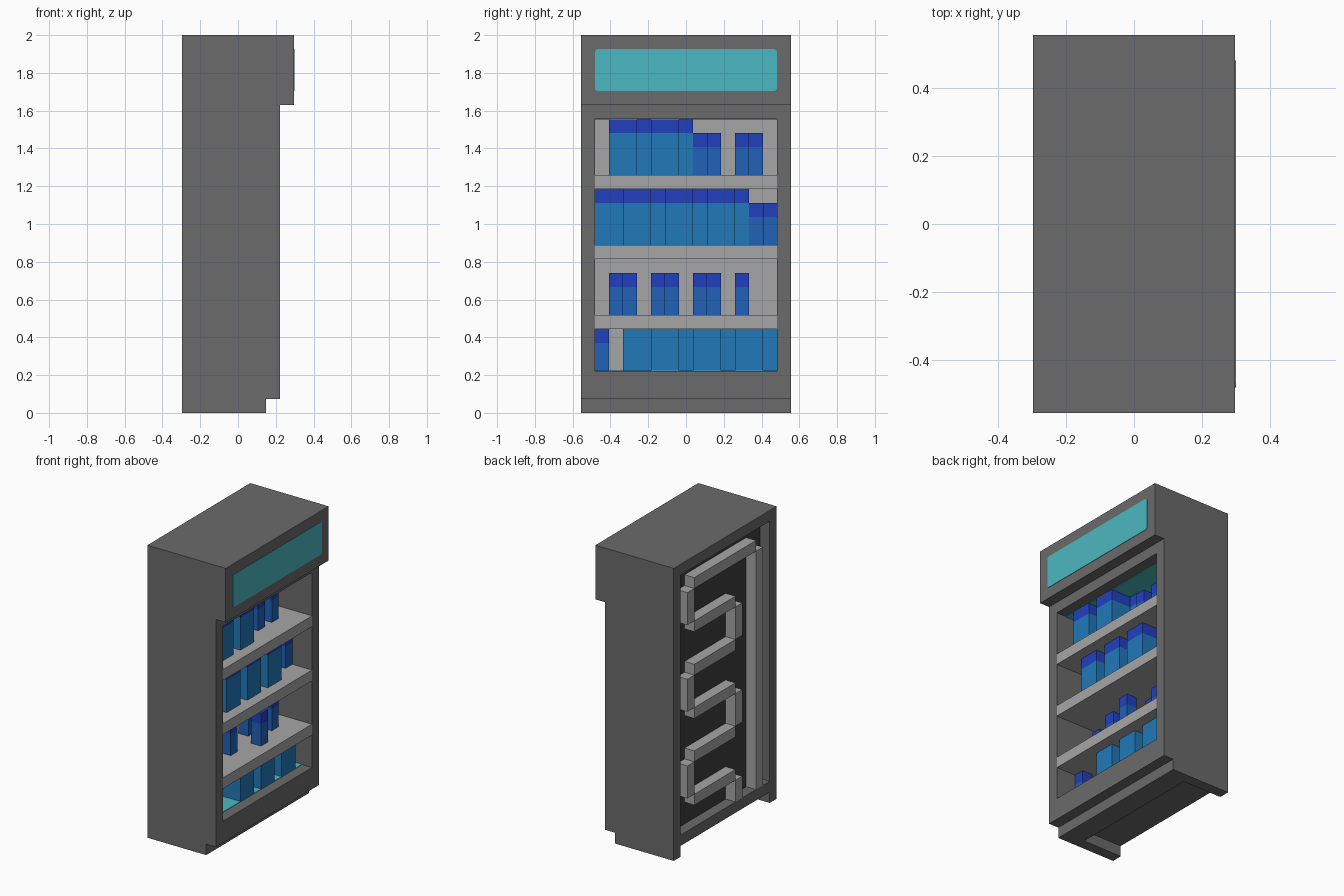
import bpy, bmesh
from mathutils import Vector

U = 2 / 54  # grid step: the cabinet is 54 steps tall

cube = bpy.data.objects.get("Cube")
if cube:
    bpy.data.objects.remove(cube, do_unlink=True)


def material(name, rgb):
    m = bpy.data.materials.new(name)
    m.use_nodes = True
    m.diffuse_color = (*rgb, 1)
    m.node_tree.nodes["Principled BSDF"].inputs["Base Color"].default_value = (*rgb, 1)
    return m


BODY = material("dark grey", (0.145, 0.145, 0.145))
RECESS = material("charcoal", (0.05, 0.05, 0.05))
LIGHT = material("light grey", (0.38, 0.38, 0.38))
CYAN = material("cyan", (0.071, 0.485, 0.533))
LARGE = material("sky blue", (0.015, 0.191, 0.491))
SMALL = material("mid blue", (0.015, 0.119, 0.479))
CAP = material("deep blue", (0.015, 0.051, 0.515))


def add_object(name, bm, *mats):
    bmesh.ops.recalc_face_normals(bm, faces=bm.faces)
    mesh = bpy.data.meshes.new(name)
    bm.to_mesh(mesh)
    bm.free()
    for m in mats:
        mesh.materials.append(m)
    obj = bpy.data.objects.new(name, mesh)
    bpy.context.collection.objects.link(obj)
    return obj


def add_box(bm, x, y, z, index=0):
    """Box from (low, high) ranges in grid steps."""
    verts = bmesh.ops.create_cube(bm, size=1)["verts"]
    for v in verts:
        v.co = Vector([(r[0] + r[1]) / 2 + c * (r[1] - r[0]) for r, c in zip((x, y, z), v.co)]) * U
    for f in {f for v in verts for f in v.link_faces}:
        f.material_index = index
    return verts


def box(name, mat, x, y, z):
    bm = bmesh.new()
    add_box(bm, x, y, z)
    return add_object(name, bm, mat)


# Cabinet: side profile with plinth and overhanging header, extruded across
profile = [(-8, 0), (4, 0), (4, 2), (6, 2), (6, 44), (8, 44), (8, 54), (-8, 54)]
bm = bmesh.new()
side = bm.faces.new([bm.verts.new((x * U, -15 * U, z * U)) for x, z in profile])
new = bmesh.ops.extrude_face_region(bm, geom=[side])["geom"]
bmesh.ops.translate(bm, vec=(0, 30 * U, 0), verts=[g for g in new if isinstance(g, bmesh.types.BMVert)])
cabinet = add_object("cabinet", bm, BODY, LIGHT, RECESS)

# Cut the display opening, the rear recess and the space under the base
cutters = [
    box("opening_cutter", BODY, (-4, 7), (-13, 13), (6, 42)),
    box("rear_recess_cutter", BODY, (-9, -6), (-13, 13), (4, 52)),
    box("underside_cutter", BODY, (-9, 0), (-13, 13), (-1, 2)),
]
for c in cutters:
    c.hide_render = True
    mod = cabinet.modifiers.new(c.name, "BOOLEAN")
    mod.operation = "DIFFERENCE"
    mod.solver = "EXACT"
    mod.object = c
bpy.context.view_layer.update()
cut_mesh = bpy.data.meshes.new_from_object(cabinet.evaluated_get(bpy.context.evaluated_depsgraph_get()))
cabinet.modifiers.clear()
cabinet.data = cut_mesh
for c in cutters:
    bpy.data.objects.remove(c, do_unlink=True)

# Inner back wall is light, rear recess wall is charcoal
for p in cut_mesh.polygons:
    p.material_index = 0
    if p.normal.x > 0.9 and abs(p.center.x + 4 * U) < 0.01:
        p.material_index = 1
    elif p.normal.x < -0.9 and abs(p.center.x + 6 * U) < 0.01:
        p.material_index = 2

# Header sign panel with clipped corners
bm = bmesh.new()
add_box(bm, (8, 8.08), (-13, 13), (46, 52))
edges = [e for e in bm.edges if abs(e.verts[0].co.x - e.verts[1].co.x) > 0.001]
bmesh.ops.bevel(bm, geom=edges, offset=0.4 * U, segments=2, affect="EDGES", profile=0.5)
add_object("header_panel", bm, CYAN)

# Lit floor and ceiling plates
box("floor_light", CYAN, (-4, 4), (-13, 13), (6, 6.08))
box("ceiling_light", CYAN, (-4, 4), (-13, 13), (41.92, 42))

# Shelves
for i, z in enumerate((12, 22, 32)):
    box(f"shelf_{i + 1}", LIGHT, (-4, 6), (-13, 13), (z, z + 2))


def carton(name, mat, width, y, front, z, body, capped=True):
    """Square carton with a coloured cap."""
    bm = bmesh.new()
    x, yy = (front - width, front), (y, y + width)
    add_box(bm, x, yy, (z, z + body))
    if capped:
        add_box(bm, x, yy, (z + body, z + body + 2), 1)
    add_object(name, bm, mat, CAP)


# Stock per shelf: base height, large (front row, back row), small (y, front x)
stock = [
    (6, (-5, 1, 7), (-9, -3, 3, 9), [(-13, 2)]),
    (14, (), (), [(-11, 0), (-9, -2), (-5, 2), (-3, 0), (1, 4), (3, 0), (7, 2)]),
    (24, (-9, -3, 3), (-13, -7, -1, 5), [(9, 0), (11, 2)]),
    (34, (-11, -5), (-9, -3), [(1, 0), (3, 2), (7, 2), (9, 0)]),
]
for level, (z, front_row, back_row, smalls) in enumerate(stock):
    for y in front_row:
        carton(f"large_carton_{level}_front", LARGE, 4, y, 4, z, 6, level > 0)
    for y in back_row:
        carton(f"large_carton_{level}_back", LARGE, 4, y, 0, z, 6, level > 0)
    for y, front in smalls:
        carton(f"small_carton_{level}", SMALL, 2, y, front, z, 4)

# Rear cooling coil: stacked bars joined alternately left and right
bm = bmesh.new()
depth = (-8, -6)
for i in range(6):
    z = 48 - 8 * i
    add_box(bm, depth, (-9 if i == 0 else -3, 9), (z, z + 2))
    bottom = z - 6 if i < 5 else 4
    add_box(bm, depth, (9, 11) if i % 2 == 0 else (-5, -3), (bottom, z))
add_box(bm, depth, (-11, -9), (4, 48))
add_object("cooling_coil", bm, LIGHT)
